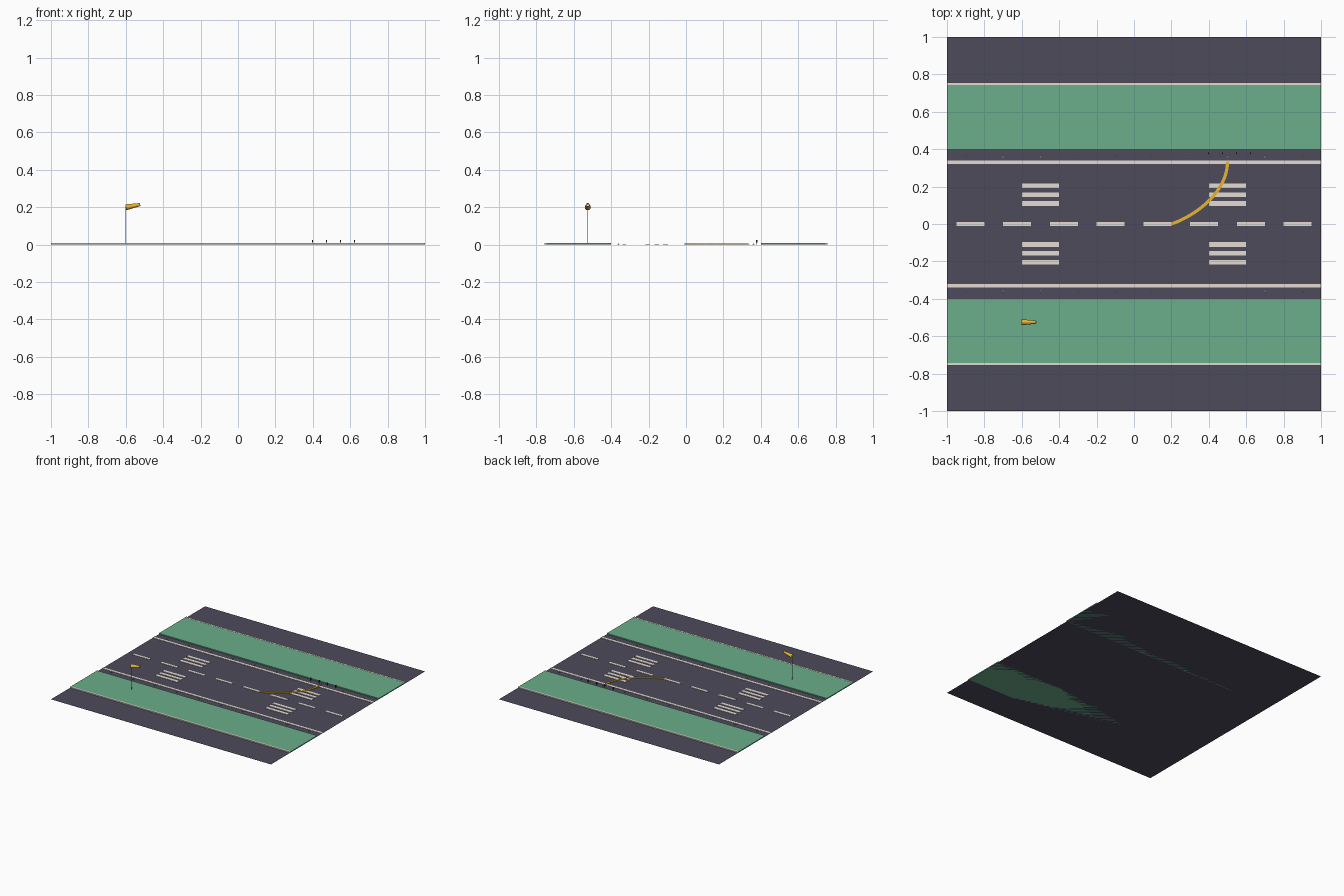
import bpy, bmesh, math
from mathutils import Vector, Matrix

if "Cube" in bpy.data.objects:
    bpy.data.objects.remove(bpy.data.objects["Cube"])


def mat(name, r, g, b):
    m = bpy.data.materials.new(name)
    m.diffuse_color = (r, g, b, 1)
    m.use_nodes = True
    m.node_tree.nodes["Principled BSDF"].inputs["Base Color"].default_value = m.diffuse_color
    return m


ASPHALT = mat("asphalt", 0.075, 0.070, 0.104)
GRASS = mat("grass_green", 0.145, 0.42, 0.26)
WHITE = mat("marking_white", 0.78, 0.72, 0.65)
GOLD = mat("marking_gold", 0.80, 0.46, 0.035)
DARK = mat("dark_metal", 0.03, 0.03, 0.04)
STEEL = mat("pole_grey", 0.22, 0.22, 0.27)


def finish(name, bm, material):
    me = bpy.data.meshes.new(name)
    bm.to_mesh(me)
    bm.free()
    me.materials.append(material)
    ob = bpy.data.objects.new(name, me)
    bpy.context.collection.objects.link(ob)
    return ob


def boxes(name, items, material):
    """Each item is (x0, x1, y0, y1, z0, z1)."""
    bm = bmesh.new()
    for x0, x1, y0, y1, z0, z1 in items:
        m = (Matrix.Translation(((x0 + x1) / 2, (y0 + y1) / 2, (z0 + z1) / 2))
             @ Matrix.Diagonal((x1 - x0, y1 - y0, z1 - z0, 1)))
        bmesh.ops.create_cube(bm, size=1, matrix=m)
    return finish(name, bm, material)


def both(x0, x1, y0, y1, z0, z1):
    return [(x0, x1, y0, y1, z0, z1), (x0, x1, -y1, -y0, z0, z1)]


def tube(bm, a, b, r1, r2, n=12, caps=True):
    a, b = Vector(a), Vector(b)
    d = b - a
    m = Matrix.Translation((a + b) / 2) @ d.to_track_quat('Z', 'Y').to_matrix().to_4x4()
    bmesh.ops.create_cone(bm, cap_ends=caps, segments=n, radius1=r1, radius2=r2,
                          depth=d.length, matrix=m)


# ground sheet
bm = bmesh.new()
bmesh.ops.create_grid(bm, x_segments=1, y_segments=1, size=1)
finish("tarmac", bm, ASPHALT)

# grass strips with pale kerbs along the outer edges
boxes("grass_strips", both(-1, 1, 0.40, 0.742, 0, 0.008), GRASS)
boxes("kerb_light", both(-1, 1, 0.742, 0.756, 0.0005, 0.009), WHITE)

# runway markings
T = 0.003
boxes("edge_lines", both(-1, 1, 0.32, 0.34, 0.0005, T), WHITE)
boxes("centre_dashes", [(-0.95 + 0.25 * i, -0.80 + 0.25 * i, -0.01, 0.01, 0.0005, T)
                        for i in range(8)], WHITE)
bars = []
for x in (-0.5, 0.5):
    for y in (0.11, 0.157, 0.204):
        bars += both(x - 0.1, x + 0.1, y - 0.0125, y + 0.0125, 0.0005, T)
boxes("threshold_bars", bars, WHITE)

# curved taxi line: a flat strip swept along a bezier
P = [Vector(p) for p in ((0.2, 0.0), (0.33, 0.045), (0.5, 0.17), (0.5, 0.335))]
bm = bmesh.new()
N, prev = 24, None
for i in range(N + 1):
    t = i / N
    s = 1 - t
    c = s**3 * P[0] + 3 * s * s * t * P[1] + 3 * s * t * t * P[2] + t**3 * P[3]
    d = s * s * (P[1] - P[0]) + 2 * s * t * (P[2] - P[1]) + t * t * (P[3] - P[2])
    n = Vector((-d.y, d.x)).normalized() * 0.0085
    ring = [bm.verts.new((c.x + k * n.x, c.y + k * n.y, z))
            for k, z in ((-1, 0.001), (1, 0.001), (1, 0.006), (-1, 0.006))]
    if prev:
        for k in range(4):
            j = (k + 1) % 4
            bm.faces.new((prev[k], prev[j], ring[j], ring[k]))
    else:
        bm.faces.new(ring)
    prev = ring
bm.faces.new(prev[::-1])
bmesh.ops.recalc_face_normals(bm, faces=bm.faces)
finish("taxi_line", bm, GOLD)

# runway edge lights: small collar with pale lens
collar, lens = bmesh.new(), bmesh.new()
for i in range(10):
    for y in (-0.36, 0.36):
        x = -0.9 + 0.2 * i
        if i == 7 and y < 0:
            continue
        tube(collar, (x, y, 0), (x, y, 0.003), 0.005, 0.005, 8)
        tube(lens, (x, y, 0.003), (x, y, 0.006), 0.0035, 0.002, 8)
finish("edge_light_bases", collar, STEEL)
finish("edge_light_lenses", lens, WHITE)

# row of four approach indicator boxes on short legs
units = []
for x in (0.398, 0.473, 0.548, 0.623):
    units.append((x - 0.003, x + 0.003, 0.373, 0.382, 0.012, 0.024))
    units.append((x - 0.001, x + 0.001, 0.3765, 0.3785, 0.0, 0.012))
boxes("approach_indicators", units, DARK)

# windsock: thin pole and open tapered sleeve
WX, WY = -0.6, -0.525
bm = bmesh.new()
tube(bm, (WX, WY, 0), (WX, WY, 0.21), 0.0018, 0.0018, 8)
finish("windsock_pole", bm, STEEL)
bm = bmesh.new()
tube(bm, (WX, WY, 0.199), (WX + 0.077, WY, 0.214), 0.016, 0.008, 12, caps=False)
finish("windsock_sleeve", bm, GOLD)
